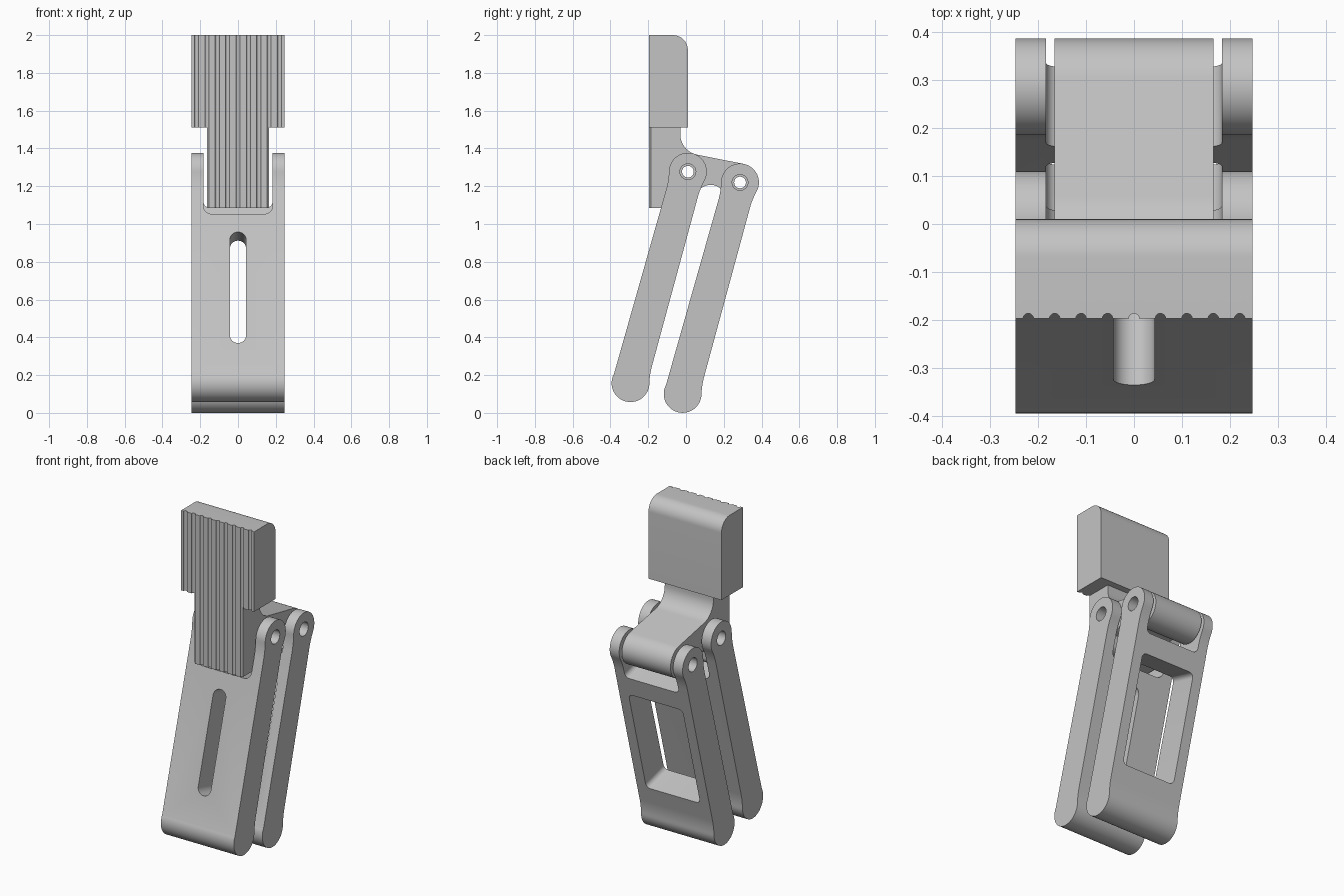
import bpy, bmesh
from math import sin, cos, pi, radians, sqrt, atan2, hypot
from mathutils import Matrix, Vector

if "Cube" in bpy.data.objects:
    bpy.data.objects.remove(bpy.data.objects["Cube"], do_unlink=True)

grey = bpy.data.materials.new("plain grey")
grey.use_nodes = True
grey.diffuse_color = (0.55, 0.55, 0.55, 1)
grey.node_tree.nodes["Principled BSDF"].inputs["Base Color"].default_value = (0.55, 0.55, 0.55, 1)

WIDTH = 0.247      # half width of links and pad
CORE = 0.165       # half width of the head body
GAP = 0.183        # half width of the fork openings
FRONT = -0.197     # front face of the head


def arc(cx, cy, r, a0, a1, n=16):
    """Points on an arc, angles in degrees."""
    angles = [radians(a0 + (a1 - a0) * i / n) for i in range(n + 1)]
    return [(cx + r * cos(a), cy + r * sin(a)) for a in angles]


def rounded_rect(hw, low, high, r, n=8):
    return (arc(hw - r, high - r, r, 0, 90, n) + arc(r - hw, high - r, r, 90, 180, n)
            + arc(r - hw, low + r, r, 180, 270, n) + arc(hw - r, low + r, r, 270, 360, n))


def prism(bm, outline, axis, low, high):
    """Extrude a 2D outline along the x, y or z axis."""
    place = {"x": lambda p, d: (d, p[0], p[1]),
             "y": lambda p, d: (p[0], d, p[1]),
             "z": lambda p, d: (p[0], p[1], d)}[axis]
    bottom = [bm.verts.new(place(p, low)) for p in outline]
    top = [bm.verts.new(place(p, high)) for p in outline]
    bm.faces.new(bottom)
    bm.faces.new(top)
    for i in range(len(outline)):
        j = (i + 1) % len(outline)
        bm.faces.new((bottom[i], bottom[j], top[j], top[i]))


def make(name, prisms):
    bm = bmesh.new()
    for p in prisms:
        prism(bm, *p)
    bmesh.ops.remove_doubles(bm, verts=bm.verts, dist=1e-5)
    bmesh.ops.recalc_face_normals(bm, faces=bm.faces)
    mesh = bpy.data.meshes.new(name)
    bm.to_mesh(mesh)
    bm.free()
    mesh.materials.append(grey)
    obj = bpy.data.objects.new(name, mesh)
    bpy.context.collection.objects.link(obj)
    return obj


def cut(obj, prisms):
    """Subtract prisms from the object and bake the result."""
    cutter = make("cutter", prisms)
    cutter.hide_render = True
    mod = obj.modifiers.new("cut", "BOOLEAN")
    mod.operation, mod.solver, mod.object = "DIFFERENCE", "EXACT", cutter
    bpy.context.view_layer.objects.active = obj
    bpy.ops.object.modifier_apply(modifier=mod.name)
    bpy.data.objects.remove(cutter, do_unlink=True)


def smooth(obj):
    bpy.ops.object.select_all(action="DESELECT")
    obj.select_set(True)
    bpy.context.view_layer.objects.active = obj
    bpy.ops.object.shade_smooth_by_angle(angle=radians(30))


# Links: round ends flaring out of a narrower bar, hung from the top pivot
LENGTH, END, BAR, FLARE = 1.16, 0.1, 0.086, 0.4
TILT = atan2(-0.304, 1.12)


def link_outline():
    along = sqrt((END + FLARE) ** 2 - (BAR + FLARE) ** 2)
    a = -math_deg(atan2(along, BAR + FLARE))
    top = arc(0, 0, END, a, 180 - a, 40)
    flare = arc(-BAR - FLARE, -along, FLARE, -a, 0, 8)[1:]
    half = top + flare
    return half + [(-y, -LENGTH - z) for y, z in half] + [
        (-y, z) for y, z in reversed(flare)]


def math_deg(a):
    return a * 180 / pi


def link(name, pivot, cutters):
    obj = make(name, [(link_outline(), "x", -WIDTH, WIDTH)])
    for c in cutters:
        cut(obj, [c])
    cut(obj, [(arc(0, 0, 0.042, 0, 345, 23), "x", -0.4, 0.4)])
    obj.data.transform(Matrix.Translation((0, *pivot)) @ Matrix.Rotation(TILT, 4, "X"))
    smooth(obj)


def opening(hw, start, end, r):
    return (rounded_rect(hw, -end, -start, r), "y", -0.3, 0.3)


FRONT_PIVOT, REAR_PIVOT = (0.01, 1.277), (0.286, 1.22)
link("front_link", FRONT_PIVOT, [opening(GAP, -0.3, 0.256, 0.045),
                                 opening(0.043, 0.355, 0.966, 0.0429)])
link("rear_link", REAR_PIVOT, [opening(GAP, -0.3, 0.16, 0.03),
                               opening(GAP, 0.28, 0.94, 0.03)])

# Head body: flat front, swept rear arm ending in the pivot barrel
py, pz = REAR_PIVOT
body = ([(FRONT, 1.085), (FRONT, 1.52), (-0.03, 1.52)]
        + arc(0.08, 1.475, 0.11, 180, 258, 12)
        + arc(py, pz, END, 78, -150, 36)
        + arc(0.13, 1.125, 0.082, 45, 130, 10)
        + arc(*FRONT_PIVOT, END, -50, -90, 8)
        + arc(-0.03, 1.125, 0.04, 0, -90, 8))
head = make("head_body", [(body, "x", -CORE, CORE)])
for pivot in (FRONT_PIVOT, REAR_PIVOT):
    cut(head, [(arc(*pivot, 0.031, 0, 345, 23), "x", -0.4, 0.4)])

# Pad: wide block with a rounded top rear edge
pad_outline = [(FRONT, 1.51), (FRONT, 2.0)] + arc(-0.07, 1.92, 0.08, 90, 0, 14) + [(0.01, 1.51)]
pad = make("grip_pad", [(pad_outline, "x", -WIDTH, WIDTH)])

# Grip grooves down the front of the head
grooves = [(arc(0.055 * i, FRONT, 0.011, 0, 337.5, 15), "z", 1.0, 2.1) for i in range(-4, 5)]
for obj in (head, pad):
    cut(obj, grooves)
    smooth(obj)
